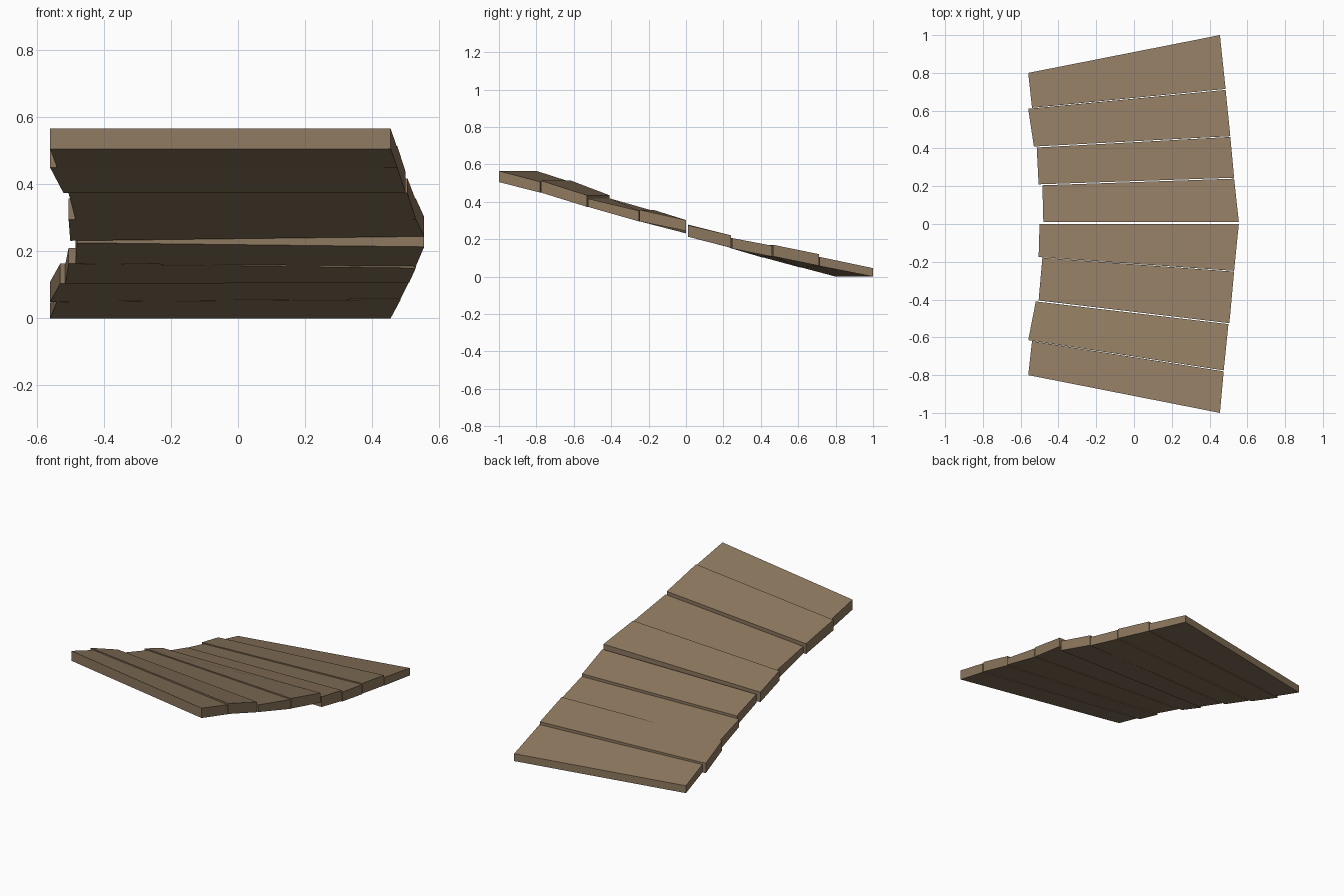
import bpy, bmesh

wood = bpy.data.materials.new("weathered brown wood")
wood.diffuse_color = (0.27, 0.19, 0.115, 1)

# One row per plank edge: left x, left y, right x, right y, then bottom z and
# top z at the left and right ends. Each plank is a lower and an upper edge.
PLANKS = [
    # front edge, back edge
    ((-.56, -.80, .455, -1.0, .505, .565, .505, .565), (-.54, -.62, .475, -.78, .449, .507, .449, .507)),
    ((-.56, -.615, .475, -.775, .449, .513, .449, .513), (-.52, -.41, .50, -.53, .373, .435, .373, .435)),
    ((-.505, -.405, .505, -.525, .373, .417, .373, .417), (-.485, -.178, .53, -.252, .295, .352, .295, .352)),
    ((-.505, -.175, .53, -.248, .295, .357, .295, .357), (-.50, .0, .555, .0, .231, .292, .244, .302)),
    ((-.48, .01, .555, .01, .225, .278, .213, .275), (-.485, .205, .53, .24, .163, .222, .155, .22)),
    ((-.505, .21, .53, .245, .163, .21, .15, .206), (-.515, .405, .51, .461, .103, .16, .106, .165)),
    ((-.53, .41, .51, .465, .103, .163, .108, .17), (-.56, .61, .485, .71, .049, .109, .058, .12)),
    ((-.54, .615, .485, .715, .049, .098, .056, .105), (-.56, .80, .455, 1.0, 0, .045, 0, .045)),
]


def edge_corners(e):
    lx, ly, rx, ry, lb, lt, rb, rt = e
    return [(lx, ly, lb), (rx, ry, rb), (rx, ry, rt), (lx, ly, lt)]


# Sloping walkway of separate, uneven planks
for i, (front, back) in enumerate(PLANKS):
    bm = bmesh.new()
    a = [bm.verts.new(c) for c in edge_corners(front)]
    b = [bm.verts.new(c) for c in edge_corners(back)]
    bm.faces.new(a)
    bm.faces.new(b[::-1])
    for k in range(4):
        n = (k + 1) % 4
        bm.faces.new((a[n], a[k], b[k], b[n]))
    bmesh.ops.recalc_face_normals(bm, faces=bm.faces)
    mesh = bpy.data.meshes.new(f"plank_{i + 1}")
    bm.to_mesh(mesh)
    bm.free()
    mesh.materials.append(wood)
    obj = bpy.data.objects.new(f"plank_{i + 1}", mesh)
    bpy.context.collection.objects.link(obj)
